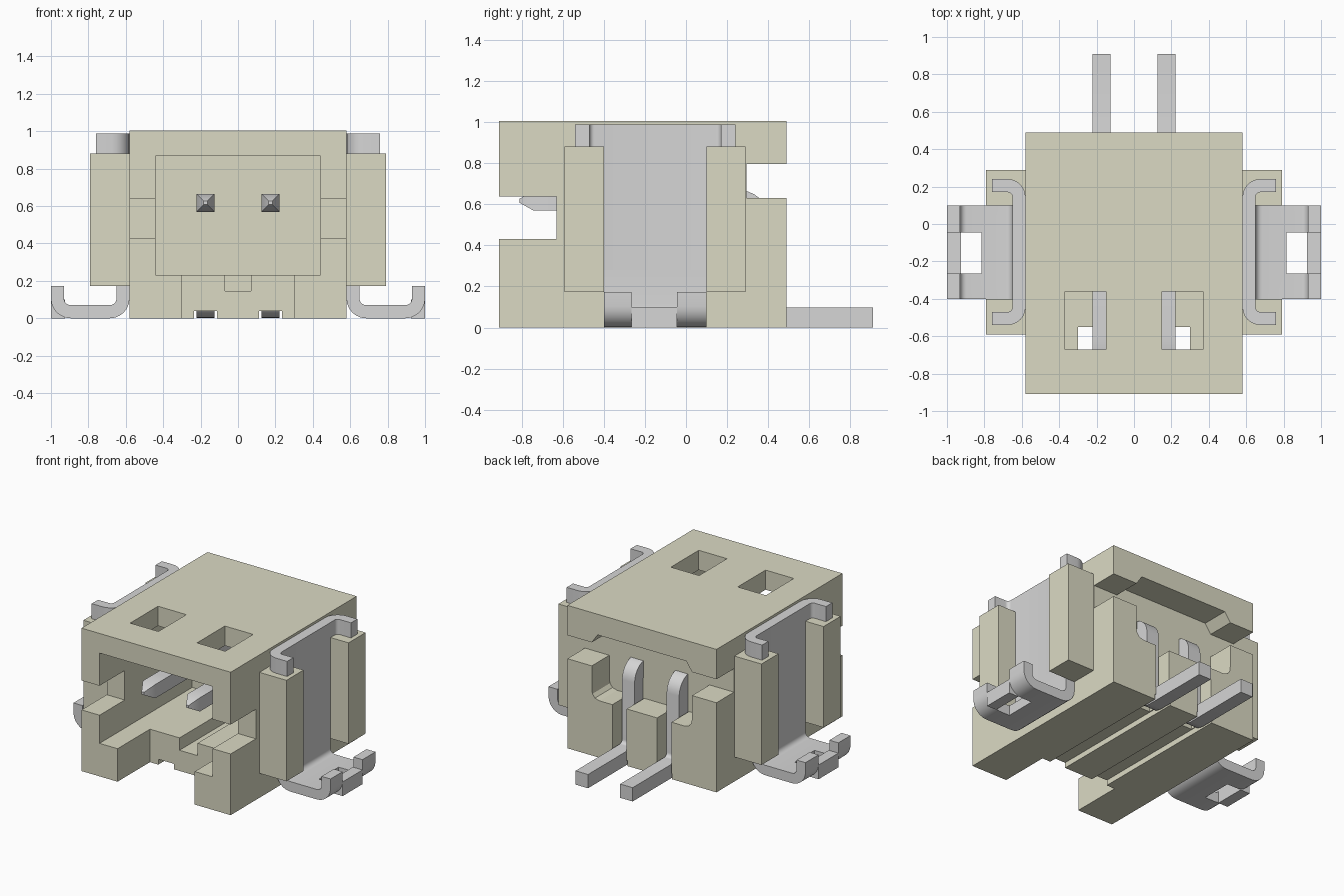
import bpy, bmesh, math
from mathutils import Vector

cube = bpy.data.objects.get("Cube")
if cube:
    bpy.data.objects.remove(cube, do_unlink=True)


def material(name, rgb):
    m = bpy.data.materials.new(name)
    m.use_nodes = True
    m.diffuse_color = (*rgb, 1)
    m.node_tree.nodes["Principled BSDF"].inputs["Base Color"].default_value = (*rgb, 1)
    return m


PLASTIC = material("beige_plastic", (0.71, 0.70, 0.55))
METAL = material("grey_metal", (0.67, 0.67, 0.67))


def finish(bm, name, mat, smooth=False):
    bmesh.ops.recalc_face_normals(bm, faces=bm.faces[:])
    me = bpy.data.meshes.new(name)
    bm.to_mesh(me)
    bm.free()
    me.materials.append(mat)
    ob = bpy.data.objects.new(name, me)
    bpy.context.collection.objects.link(ob)
    if smooth:
        select(ob)
        bpy.ops.object.shade_smooth_by_angle(angle=math.radians(35))
    return ob


def select(ob):
    bpy.ops.object.select_all(action='DESELECT')
    ob.select_set(True)
    bpy.context.view_layer.objects.active = ob


def box(name, x, y, z, mat):
    bm = bmesh.new()
    bmesh.ops.create_cube(bm, size=1)
    for v in bm.verts:
        v.co = [lo + (c + 0.5) * (hi - lo) for c, (lo, hi) in zip(v.co, (x, y, z))]
    return finish(bm, name, mat)


def prism(name, profile, y, mat):
    """Extrude an x-z outline along y."""
    bm = bmesh.new()
    face = bm.faces.new([bm.verts.new((px, y[0], pz)) for px, pz in profile])
    ext = bmesh.ops.extrude_face_region(bm, geom=[face])["geom"]
    bmesh.ops.translate(bm, vec=(0, y[1] - y[0], 0),
                        verts=[g for g in ext if isinstance(g, bmesh.types.BMVert)])
    return finish(bm, name, mat)


def cut(ob, cutter):
    select(ob)
    mod = ob.modifiers.new("cut", 'BOOLEAN')
    mod.operation = 'DIFFERENCE'
    mod.solver = 'EXACT'
    mod.object = cutter
    bpy.ops.object.modifier_apply(modifier=mod.name)
    bpy.data.objects.remove(cutter, do_unlink=True)


def rounded(points, r, steps=6):
    """Replace the inner corners of a right-angled path by arcs."""
    pts = [Vector(p) for p in points]
    out = [pts[0]]
    for a, b, c in zip(pts, pts[1:], pts[2:]):
        u, w = (a - b).normalized(), (c - b).normalized()
        for i in range(steps + 1):
            t = math.pi / 2 * i / steps
            out.append(b + u * r * (1 - math.sin(t)) + w * r * (1 - math.cos(t)))
    return out + [pts[-1]]


def strip(name, path, thick, span, place, tip=1):
    """Sweep a flat bar along a 2D path; place maps (u, v, across) to xyz."""
    bm = bmesh.new()
    rings = []
    mid, half = (span[0] + span[1]) / 2, (span[1] - span[0]) / 2
    for i, p in enumerate(path):
        d = (path[min(i + 1, len(path) - 1)] - path[max(i - 1, 0)]).normalized()
        n = Vector((-d.y, d.x)) * thick / 2
        k = tip if i == 0 else 1
        rings.append([bm.verts.new(place(*(p + n * k * s), mid + half * k * t))
                      for s, t in ((1, 1), (1, -1), (-1, -1), (-1, 1))])
    for a, b in zip(rings, rings[1:]):
        for j in range(4):
            bm.faces.new((a[j], a[(j + 1) % 4], b[(j + 1) % 4], b[j]))
    bm.faces.new(rings[0])
    bm.faces.new(rings[-1])
    return finish(bm, name, METAL, True)


# Housing block with mating cavity, keyway, floor notch and wall notches
housing = box("housing", (-.58, .58), (-.91, .49), (0, 1.005), PLASTIC)
openings = [
    ((-.44, .44), (-1, .12), (.232, .867)),
    ((-.07, .07), (-1, .11), (.145, .4)),
    ((-.30, .30), (-1, -.55), (-.1, .4)),
    ((-1, 1), (-1, -.63), (.43, .637)),
    ((-1, 1), (.295, 1), (.63, .795)),
]
# Paired top windows, rear pin slots and underside grooves
for s in (1, -1):
    for x, y, z in (((.15, .37), (-.67, -.36), (.7, 1.2)),
                    ((.118, .23), (.295, 1.1), (-.2, .5)),
                    ((.112, .235), (-1.1, 1.2), (-.3, .038))):
        openings.append((sorted(s * v for v in x), y, z))
for o in openings:
    cut(housing, box("cutter", *o, PLASTIC))

# Rear recess with filleted lower corners and a sloped upper edge
half = [(.33, .40), (.365, .41), (.385, .435), (.39, .47), (.39, .795), (.345, .86)]
outline = half + [(-x, z) for x, z in reversed(half)]
cut(housing, prism("cutter", outline, (.295, 1.05), PLASTIC))

for s, side in ((1, "left"), (-1, "right")):
    # Contact pin: pointed front, bent down behind, flat solder tail
    path = [Vector((-.81, .617)), Vector((-.74, .617))] + rounded(
        [(-.6, .617), (.345, .617), (.345, .049), (.91, .049)], .075)
    strip(side + "_pin", path, .097, sorted((s * .125, s * .222)),
          lambda u, v, w: (w, u, v), tip=.2)

    # Housing lugs that hold the clip
    for end, y in (("front", (-.59, -.40)), ("rear", (.10, .29))):
        box(f"{side}_{end}_lug", sorted((s * .57, s * .79)), y, (.172, .882), PLASTIC)

    # Upper clip: C-shaped plate seated in the lugs
    strip(side + "_clip_plate",
          rounded([(.76, .205), (.615, .205), (.615, -.505), (.76, -.505)], .06),
          .07, (.28, .988), lambda u, v, w: (s * u, v, w))

    # Clip foot: curls outward and up, with an open slot and low bar
    foot = strip(side + "_clip_foot",
                 rounded([(.615, .28), (.615, .035), (.965, .035), (.965, .172)], .07),
                 .07, (-.40, .10), lambda u, v, w: (s * u, w, v))
    cut(foot, box("cutter", sorted((s * .815, s * 1.2)), (-.265, -.045), (-.2, .5), METAL))
    box(side + "_foot_bar", sorted((s * .925, s * 1.0)), (-.265, -.045), (.0, .10), METAL)
